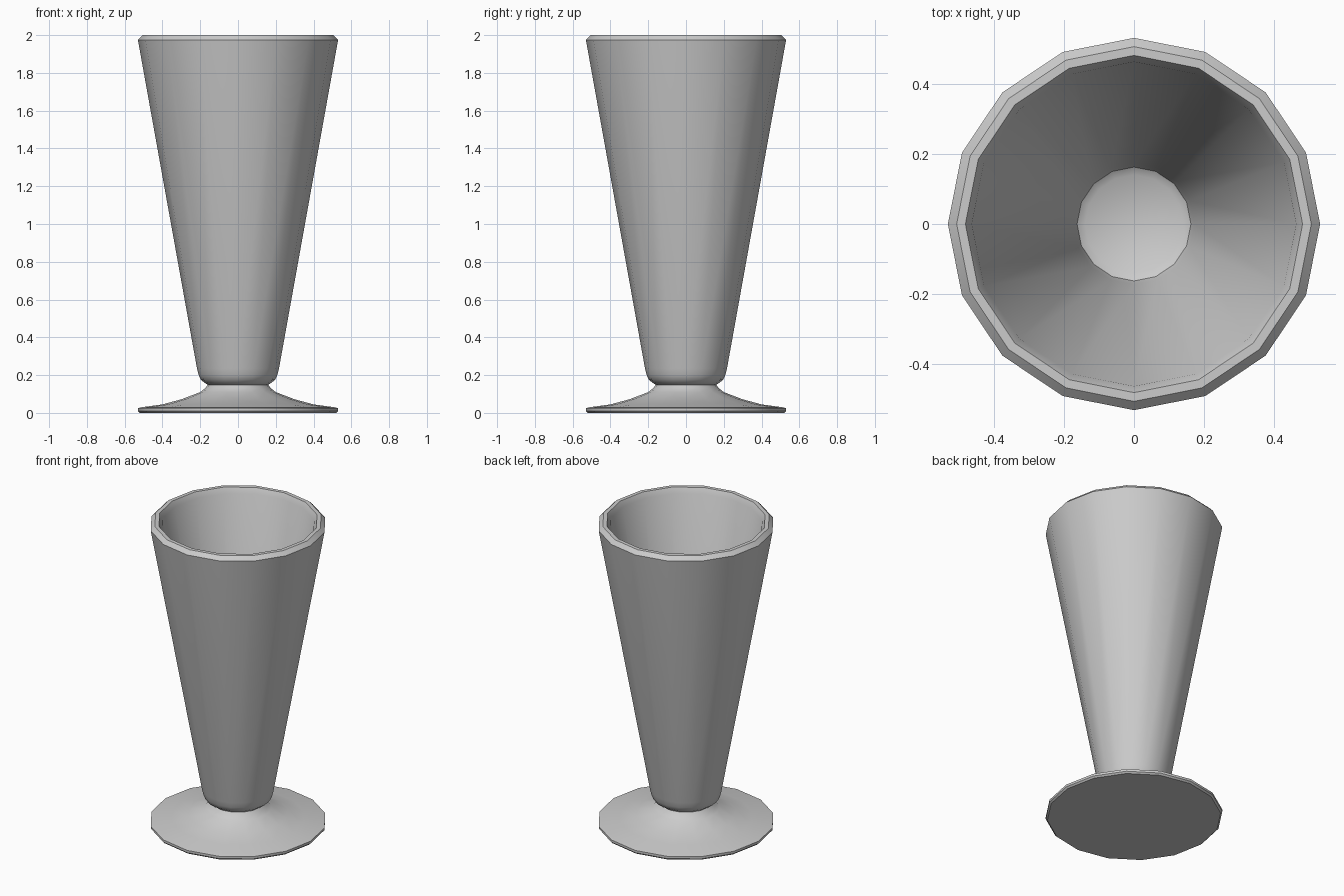
import bpy, bmesh, math

SIDES = 16

if "Cube" in bpy.data.objects:
    bpy.data.objects.remove(bpy.data.objects["Cube"], do_unlink=True)

# One plain grey for the whole goblet
grey = bpy.data.materials.new("plain_grey")
grey.use_nodes = True
colour = (0.6, 0.6, 0.6, 1.0)
grey.diffuse_color = colour
grey.node_tree.nodes["Principled BSDF"].inputs["Base Color"].default_value = colour


def lathe(name, profile):
    """Revolve (radius, height) points around z and cap both ends."""
    bm = bmesh.new()
    rings = []
    for r, z in profile:
        angles = [2 * math.pi * i / SIDES for i in range(SIDES)]
        rings.append([bm.verts.new((r * math.cos(a), r * math.sin(a), z)) for a in angles])
    for low, high in zip(rings, rings[1:]):
        for i in range(SIDES):
            j = (i + 1) % SIDES
            bm.faces.new((low[i], low[j], high[j], high[i]))
    bm.faces.new(rings[0])
    bm.faces.new(rings[-1])
    bmesh.ops.recalc_face_normals(bm, faces=bm.faces)
    mesh = bpy.data.meshes.new(name)
    bm.to_mesh(mesh)
    bm.free()
    mesh.materials.append(grey)
    obj = bpy.data.objects.new(name, mesh)
    bpy.context.collection.objects.link(obj)
    bpy.ops.object.select_all(action="DESELECT")
    obj.select_set(True)
    bpy.context.view_layer.objects.active = obj
    bpy.ops.object.shade_smooth_by_angle(angle=math.radians(35))
    return obj


# Flared foot with a thin bevelled edge, rising to the neck
lathe("foot", [(0.52, 0.0), (0.53, 0.01), (0.53, 0.025), (0.51, 0.03),
               (0.40, 0.045), (0.30, 0.072), (0.20, 0.11),
               (0.175, 0.13), (0.16, 0.148), (0.16, 0.165)])

# Tapered hollow bowl: outer wall, bevelled rim, inner wall, floor
lathe("bowl", [(0.16, 0.148), (0.175, 0.158), (0.197, 0.175), (0.208, 0.20),
               (0.217, 0.235), (0.53, 1.975), (0.505, 2.0), (0.48, 2.0),
               (0.462, 1.965), (0.172, 0.25), (0.162, 0.215), (0.14, 0.20)])
